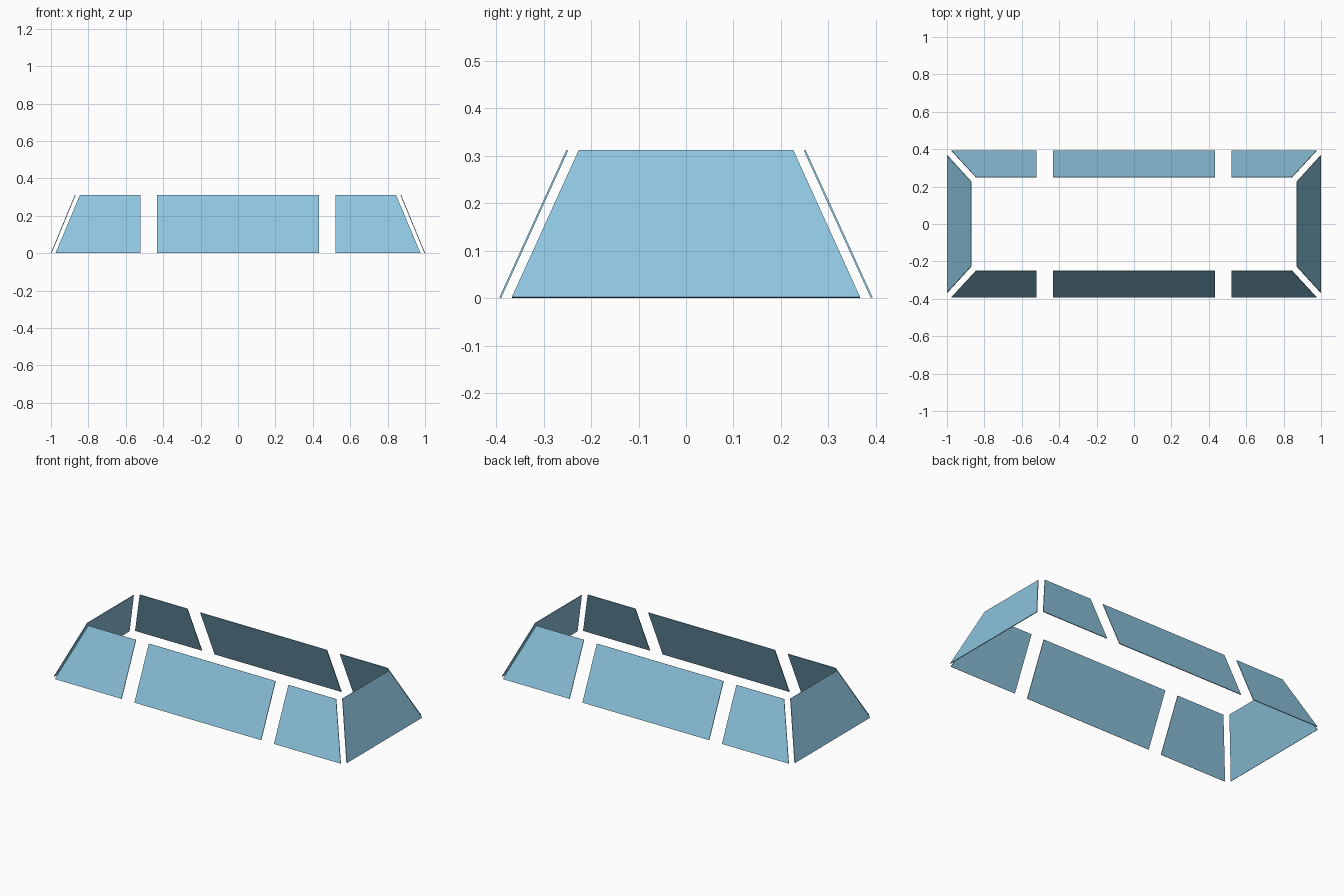
import bpy
import bmesh
import math
from mathutils import Matrix, Vector

if "Cube" in bpy.data.objects:
    bpy.data.objects.remove(bpy.data.objects["Cube"])

HEIGHT = 0.312      # top of the panels
LIFT = 0.0017       # outer lower edge, so the inner edge rests on z = 0
THICK = 0.004

blue = bpy.data.materials.new("light blue")
blue.diffuse_color = (0.27, 0.56, 0.74, 1.0)
blue.use_nodes = True
blue.node_tree.nodes["Principled BSDF"].inputs["Base Color"].default_value = blue.diffuse_color


def panel(name, outline, turn=0.0):
    """Sloped plate facing -y from four outer corners, thickened inward."""
    bm = bmesh.new()
    face = bm.faces.new([bm.verts.new(p) for p in outline])
    face.normal_update()
    if face.normal.y > 0:
        face.normal_flip()
        face.normal_update()
    inward = -face.normal.copy() * THICK
    ext = bmesh.ops.extrude_face_region(bm, geom=[face], use_keep_orig=True)
    moved = [g for g in ext["geom"] if isinstance(g, bmesh.types.BMVert)]
    bmesh.ops.translate(bm, verts=moved, vec=inward)
    bmesh.ops.transform(bm, matrix=Matrix.Rotation(turn, 4, 'Z'), verts=bm.verts)
    bmesh.ops.recalc_face_normals(bm, faces=bm.faces)
    mesh = bpy.data.meshes.new(name)
    bm.to_mesh(mesh)
    bm.free()
    mesh.materials.append(blue)
    bpy.context.collection.objects.link(bpy.data.objects.new(name, mesh))


def outline(bottom, top, y_bottom, y_top):
    """Corners from (left, right) spans along the lower and upper edges."""
    return [Vector((bottom[0], -y_bottom, LIFT)), Vector((bottom[1], -y_bottom, LIFT)),
            Vector((top[1], -y_top, HEIGHT)), Vector((top[0], -y_top, HEIGHT))]


# Long sides: centre panel and two corner panels, front and back
for side, turn in (("front", 0.0), ("back", math.pi)):
    panel(side + "_centre_panel", outline((-0.432, 0.432), (-0.432, 0.432), 0.393, 0.252), turn)
    panel(side + "_right_panel", outline((0.52, 0.975), (0.52, 0.845), 0.393, 0.252), turn)
    panel(side + "_left_panel", outline((-0.975, -0.52), (-0.845, -0.52), 0.393, 0.252), turn)

# Short sides: one tapered panel each
for side, turn in (("right", math.pi / 2), ("left", -math.pi / 2)):
    panel(side + "_end_panel", outline((-0.367, 0.367), (-0.226, 0.226), 1.0, 0.872), turn)
